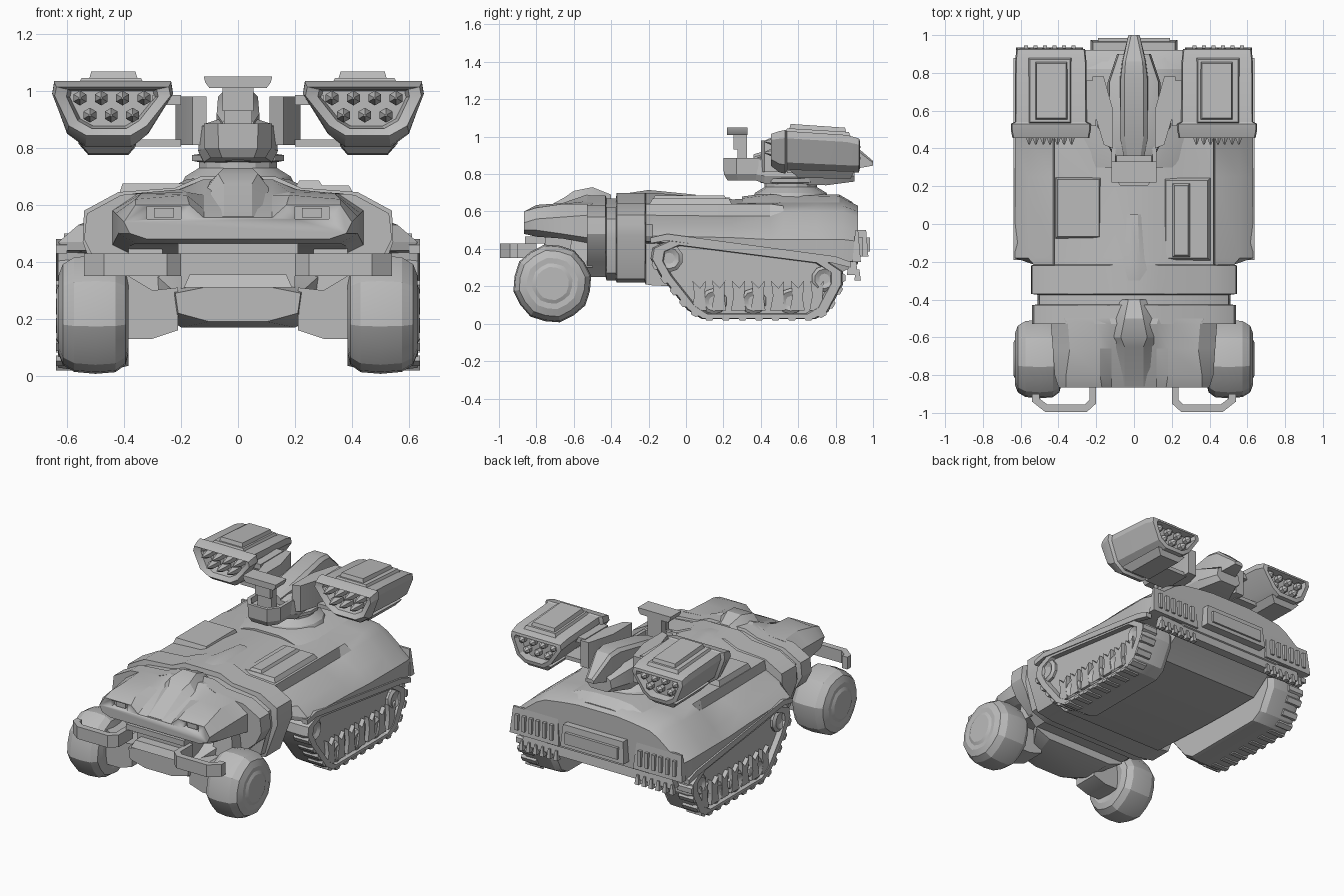
import bpy, bmesh, math
from mathutils import Vector

grey = bpy.data.materials.new("armour_grey")
grey.diffuse_color = (0.5, 0.5, 0.5, 1)


def loft(name, rings, mirror=False):
    """Skin closed rings of 3D points, with capped ends."""
    bm = bmesh.new()
    vs = [[bm.verts.new(p) for p in r] for r in rings]
    n = len(rings[0])
    for a, b in zip(vs, vs[1:]):
        for i in range(n):
            bm.faces.new((a[i], a[(i + 1) % n], b[(i + 1) % n], b[i]))
    bm.faces.new(vs[0])
    bm.faces.new(vs[-1][::-1])
    bmesh.ops.recalc_face_normals(bm, faces=bm.faces)
    me = bpy.data.meshes.new(name)
    bm.to_mesh(me)
    bm.free()
    me.materials.append(grey)
    ob = bpy.data.objects.new(name, me)
    bpy.context.collection.objects.link(ob)
    if mirror:
        ob.modifiers.new("mirror", 'MIRROR')
    return ob


def hull(name, sections):
    """Left-right symmetric loft along y from half sections (y, [(x, z)...])."""
    return loft(name, [[(x, y, z) for x, z in h] + [(-x, y, z) for x, z in h[::-1]]
                       for y, h in sections])


def side_prism(name, prof, x0, x1, mirror=False):
    return loft(name, [[(x, y, z) for y, z in prof] for x in (x0, x1)], mirror)


def box(name, x, y, z, mirror=False, taper=0.0):
    """Box from ranges; taper shrinks the top in x and y."""
    def ring(h, t):
        return [(x[0] + t, y[0] + t, h), (x[1] - t, y[0] + t, h),
                (x[1] - t, y[1] - t, h), (x[0] + t, y[1] - t, h)]
    return loft(name, [ring(z[0], 0), ring(z[1], taper)], mirror)


def lathe(name, prof, centre, axis, n, mirror=False, wobble=1.0):
    """Spin (offset, radius) pairs about the x, y or z axis."""
    rings = []
    for d, r in prof:
        ring = []
        for i in range(n):
            a = 2 * math.pi * (i + 0.5) / n
            q = r * (wobble if i % 2 else 1)
            u, v = q * math.cos(a), q * math.sin(a)
            off = {'x': (d, u, v), 'y': (u, d, v), 'z': (u, v, d)}[axis]
            ring.append(Vector(centre) + Vector(off))
        rings.append(ring)
    return loft(name, rings, mirror)


# --- front wheels and axle
lathe("front_wheel", [(.40, .08), (.385, .14), (.395, .18), (.43, .206), (.50, .212), (.575, .205),
                      (.615, .18), (.63, .14), (.628, .11), (.637, .09), (.637, .03)],
      (0, -.715, .215), 'x', 16, True, .97)
loft("axle_arm", [[(x, -.80, z0), (x, -.63, z0), (x, -.63, z1), (x, -.80, z1)]
                  for x, z0, z1 in ((.21, .16, .31), (.30, .13, .30), (.40, .13, .36))], True)
box("steering_strut", (.25, .40), (-.63, -.50), (.30, .48), True, .02)
hull("front_chassis", [(-.82, [(.10, .19), (.21, .22), (.22, .29), (.12, .31)]),
                       (-.70, [(.20, .17), (.23, .19), (.24, .31), (.18, .33)]),
                       (-.52, [(.24, .20), (.34, .24), (.34, .40), (.24, .42)])])
box("front_recess", (-.20, .20), (-.76, -.52), (.30, .48))
box("front_lip", (-.21, .21), (-.86, -.75), (.43, .465))
box("front_skid", (-.19, .19), (-.84, -.70), (.31, .355), taper=.02)

# --- bumpers
outer = [(.20, -.80), (.20, -.95), (.25, -.995), (.47, -.995), (.54, -.94), (.54, -.90)]
inner = [(.50, -.90), (.50, -.925), (.46, -.955), (.26, -.955), (.235, -.93), (.235, -.80)]
loft("bumper", [[(x, y, z) for x, y in outer + inner] for z in (.35, .43)], True)

# --- nose with raised cheeks and headlight recesses
nose = hull("nose", [
    (-.865, [(.32, .48), (.38, .50), (.40, .54), (.36, .60), (.17, .60), (.12, .555)]),
    (-.80, [(.36, .465), (.42, .50), (.42, .56), (.36, .62), (.18, .635), (.12, .585)]),
    (-.66, [(.38, .455), (.43, .48), (.43, .57), (.34, .64), (.18, .645), (.12, .635)]),
    (-.53, [(.38, .43), (.44, .46), (.44, .58), (.35, .64), (.20, .655), (.12, .69)]),
    (-.50, [(.38, .42), (.44, .46), (.44, .58), (.37, .64), (.22, .65), (.13, .685)])])
cut = box("headlight_cutter", (.20, .32), (-.95, -.82), (.55, .595), True)
cut.hide_render = True
cut.display_type = 'WIRE'
m = nose.modifiers.new("lights", 'BOOLEAN')
m.object, m.operation, m.solver = cut, 'DIFFERENCE', 'EXACT'
box("headlight", (.225, .295), (-.845, -.81), (.555, .59), True)
hull("hood_scoop", [(-.86, [(.12, .53), (.05, .56)]), (-.65, [(.12, .62), (.05, .675)]),
                    (-.60, [(.13, .63), (.07, .71)]), (-.50, [(.12, .66), (.05, .73)]),
                    (-.40, [(.08, .66), (.03, .69)])])

# --- one hull: collar bands, then deck with a step down to sloping fenders, and the belly
front_band = [(.34, .25), (.42, .33), (.50, .40), (.54, .48), (.535, .53), (.53, .57), (.41, .635), (.22, .65), (.13, .685)]
neck = [(.34, .23), (.40, .25), (.46, .27), (.51, .46), (.505, .51), (.50, .56), (.39, .62), (.22, .64), (.12, .67)]
rear_band = [(.34, .22), (.40, .23), (.46, .24), (.545, .47), (.543, .53), (.54, .58), (.42, .645), (.22, .66), (.13, .70)]


def body(zb, zf, xf, fender, deck):
    return [(.37, zb), (.38, zf - .01), (xf, zf)] + fender + deck


hull("main_body", [
    (-.53, front_band), (-.43, front_band), (-.425, neck), (-.375, neck), (-.37, rear_band), (-.22, rear_band),
    (-.215, body(.21, .44, .50, [(.53, .47), (.53, .53), (.43, .58)], [(.42, .64), (.22, .65), (.11, .70)])),
    (-.18, body(.205, .44, .62, [(.63, .47), (.56, .53), (.43, .58)], [(.42, .64), (.22, .65), (.10, .70)])),
    (.25, body(.185, .40, .625, [(.63, .46), (.56, .52), (.43, .575)], [(.42, .64), (.22, .645), (.10, .665)])),
    (.45, body(.18, .37, .625, [(.63, .45), (.56, .51), (.43, .575)], [(.42, .64), (.22, .65), (.10, .67)])),
    (.52, body(.18, .36, .625, [(.63, .45), (.56, .52), (.46, .60)], [(.41, .63), (.24, .65), (.12, .67)])),
    (.70, body(.18, .345, .625, [(.63, .45), (.56, .52), (.46, .60)], [(.41, .63), (.24, .65), (.12, .67)])),
    (.84, body(.28, .33, .625, [(.63, .45), (.55, .52), (.45, .60)], [(.40, .63), (.24, .65), (.14, .67)])),
    (.92, body(.32, .335, .61, [(.61, .44), (.53, .50), (.44, .57)], [(.38, .60), (.24, .62), (.14, .63)]))])
side_prism("fender_edge", [(-.19, .46), (-.10, .48), (.80, .36), (.88, .33), (.88, .30),
                           (.78, .325), (-.10, .445), (-.19, .43)], .60, .638, True)
box("rear_corner", (.27, .625), (.89, .935), (.33, .50), True, .015)
box("rear_box", (-.23, .23), (.90, .975), (.36, .50), taper=.012)
box("rear_box_panel", (-.19, .19), (.965, .985), (.385, .46))
box("rear_skirt", (-.55, .55), (.86, .92), (.26, .33), taper=.01)
for i in range(6):
    x = .31 + i * .05
    box("rear_grille_bar", (x, x + .022), (.925, .945), (.36, .46), True)
    box("rear_vent_tooth", (x - .03, x), (.90, .935), (.23, .29), True, .008)

# --- deck panels
box("left_deck_box", (-.42, -.17), (-.08, .25), (.63, .675), taper=.015)
box("right_deck_panel", (.15, .41), (-.20, .25), (.63, .668), taper=.02)
box("right_deck_rib", (.20, .30), (-.18, .22), (.66, .685), taper=.015)
hull("deck_ridge", [(-.30, [(.12, .68), (.03, .70)]), (-.20, [(.10, .68), (.03, .715)]),
                    (.05, [(.06, .67), (.02, .69)])])
hull("rear_deck", [(.30, [(.26, .63), (.14, .67), (.08, .68)]), (.45, [(.30, .63), (.18, .69), (.08, .70)]),
                   (.82, [(.30, .63), (.18, .68), (.08, .69)]), (.89, [(.24, .61), (.16, .64), (.08, .65)])])

# --- tracks
belt = [(-.19, .41), (-.20, .35), (-.15, .26), (.00, .07), (.08, .02), (.70, .02),
        (.77, .06), (.85, .21), (.85, .28), (.76, .34), (-.10, .45)]
mid = Vector((.33, .24))


def track_ring(x, k):
    return [(x, mid.x + (y - mid.x) * k, mid.y + (z - mid.y) * k) for y, z in belt]


loft("track", [track_ring(.385, .93), track_ring(.42, .97), track_ring(.60, .98),
               track_ring(.632, .96), track_ring(.632, .86), track_ring(.60, .84)], True)
# tread cleats along the outer half of the lower run
path = [Vector(p) for p in belt[1:9]]
for a, b in zip(path, path[1:]):
    d = b - a
    steps = max(1, round(d.length / .085))
    t = d.normalized()
    out = Vector((t.y, -t.x))
    for i in range(steps):
        c = a + d * (i + .5) / steps - out * .015
        prof = [c - t * .026, c - t * .016 + out * .017, c + t * .016 + out * .017, c + t * .026]
        side_prism("track_cleat", prof, .53, .638, True)
# guide teeth and rollers on the outer face
for i in range(7):
    y = .07 + i * .105
    side_prism("guide_tooth", [(y - .04, .07), (y - .025, .15), (y - .035, .23), (y + .005, .19),
                               (y + .035, .23), (y + .03, .13), (y + .04, .07)], .595, .628, True)
for y, z, r in ((-.09, .35, .075), (.74, .24, .07), (.15, .12, .07), (.36, .12, .07), (.56, .12, .07)):
    lathe("road_roller", [(.595, r), (.615, r), (.628, r * .75), (.615, r * .4)], (0, y, z), 'x', 10, True)

# --- turret base
lathe("turret_ring", [(.66, .21), (.70, .19), (.73, .14), (.75, .14), (.755, .165), (.775, .165), (.78, .13)],
      (0, .56, 0), 'z', 14)
hull("turret_body", [(.36, [(.09, .77), (.11, .80), (.11, .87), (.08, .88)]),
                     (.42, [(.12, .75), (.14, .79), (.13, .88), (.07, .90)]),
                     (.75, [(.12, .74), (.14, .79), (.13, .88), (.07, .90)]),
                     (.90, [(.06, .76), (.09, .79), (.08, .84), (.05, .86)])])
# gunner bucket
loft("gunner_bucket", [[(k * x, .31 + k * y, z) for x, y in
                        ((-.12, .10), (-.12, -.04), (-.07, -.11), (.07, -.11), (.12, -.04), (.12, .10))]
                       for z, k in ((.765, .80), (.80, .98), (.885, 1), (.885, .82), (.85, .78))])
# sight mast
box("sight_post", (-.05, .05), (.275, .325), (.84, 1.02))
loft("sight_head", [[(-w, .22, z), (w, .22, z), (w, .33, z), (-w, .33, z)]
                    for z, w in ((1.01, .10), (1.03, .115), (1.05, .12))])
box("sight_lens", (-.055, .055), (.255, .285), (.93, 1.02))
# tail spine: a straight beam climbing to the rear, then dropping to a point
hull("tail_spine", [(.36, [(.055, .85), (.055, .89), (.035, .905)]), (.46, [(.075, .85), (.075, .92), (.05, .935)]),
                    (.78, [(.075, .84), (.07, .98), (.05, 1.0)]), (.86, [(.065, .82), (.06, .97), (.045, .99)]),
                    (1.0, [(.03, .845), (.03, .86), (.015, .87)])])

# --- launcher arms
loft("arm_upright", [[(.11, .40, z), (.16, .42, z), (.22, .62, z), (.22, .78, z), (.16, .78, z), (.11, .60, z)]
                     for z in (.81, .98)], True)
box("arm_upper", (.20, .30), (.52, .76), (.95, .985), True)
box("arm_lower", (.20, .36), (.54, .74), (.805, .83), True)

# --- launcher pods, with a sunken front window and a slight tilt
pod = [(.375, .79), (.535, .79), (.60, .84), (.652, .99), (.645, 1.035), (.235, 1.035), (.228, .99), (.315, .84)]
pc = Vector((.445, .94))


def pod_ring(y, kx, kz, dz=0):
    return [(pc.x + (x - pc.x) * kx, y, pc.y + (z - pc.y) * kz + dz) for x, z in pod]


loft("launcher_pod", [pod_ring(.53, .70, .50, .012), pod_ring(.475, .76, .56, .012), pod_ring(.455, .96, .70, .008),
                      pod_ring(.50, 1, .90, .004), pod_ring(.53, 1, .95, .005), pod_ring(.54, .90, .86, .008),
                      pod_ring(.86, .89, .83, -.01), pod_ring(.925, .86, .74, -.02),
                      pod_ring(.93, .72, .58, -.02), pod_ring(.88, .66, .52, -.02)], True)
for name, x0, x1, y0, y1, top in (("pod_top_plate", .32, .57, .52, .89, 1.045),
                                  ("pod_top_hatch", .34, .535, .54, .87, 1.068)):
    loft(name, [[(x0, y0, 1.0), (x1, y0, 1.0), (x1, y1, .98), (x0, y1, .98)],
                [(x0 + .02, y0 + .02, top), (x1 - .02, y0 + .02, top),
                 (x1 - .02, y1 - .02, top - .02), (x0 + .02, y1 - .02, top - .02)]], True)
loft("pod_keel", [[(.385, .60, .78), (.525, .60, .78), (.525, .88, .775), (.385, .88, .775)],
                  [(.35, .55, .825), (.56, .55, .825), (.56, .90, .815), (.35, .90, .815)]], True)
# missiles front and exhaust nozzles at the back
for z, xs in ((.975, (.33, .405, .48, .555)), (.915, (.37, .445, .52))):
    for x in xs:
        lathe("missile", [(.535, .026), (.47, .026), (.42, .004)], (x, 0, z), 'y', 6, True)
        lathe("exhaust_nozzle", [(.875, .022), (.91, .024), (.932, .006)], (x, 0, z - .03), 'y', 6, True)

bpy.ops.object.select_all(action='SELECT')
bpy.context.view_layer.objects.active = nose
bpy.ops.object.shade_smooth_by_angle(angle=math.radians(25))
